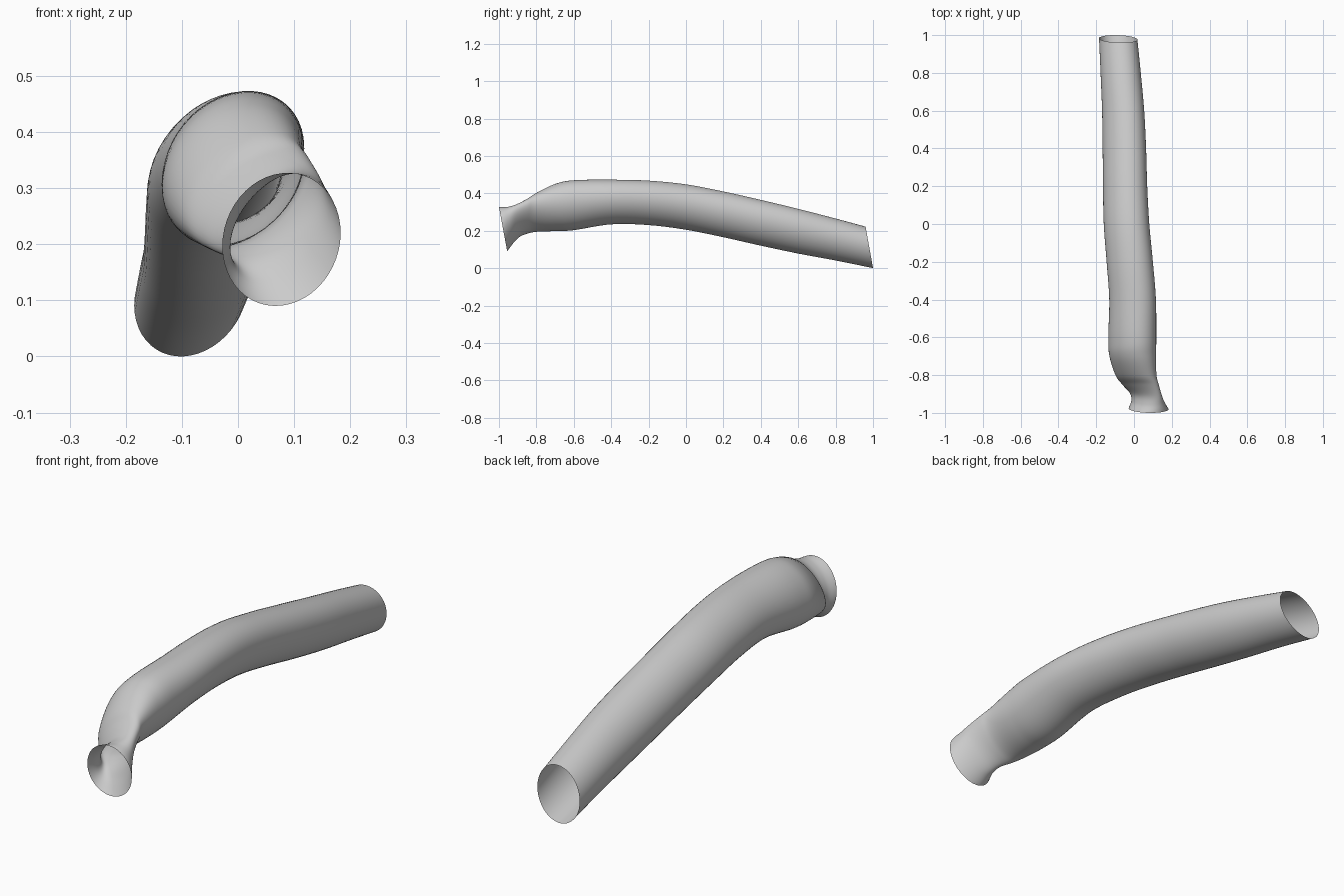
import bpy, bmesh, math

SIDES = 48
STEPS = 8

# Cross-sections: y, x min, x max, z min, z max, skew of the oval, y tilt
SECTIONS = [
    (-0.978, -0.028, 0.183, 0.090, 0.327, 0.10, -0.022),
    (-0.940, -0.014, 0.163, 0.135, 0.327, 0.38, -0.018),
    (-0.900, -0.023, 0.147, 0.167, 0.340, 0.62, -0.010),
    (-0.850, -0.062, 0.131, 0.184, 0.370, 0.60, 0.0),
    (-0.800, -0.098, 0.119, 0.194, 0.402, 0.45, 0.0),
    (-0.700, -0.130, 0.117, 0.198, 0.450, 0.26, 0.0),
    (-0.600, -0.136, 0.118, 0.203, 0.470, 0.22, 0.0),
    (-0.400, -0.131, 0.116, 0.234, 0.473, 0.20, 0.0),
    (-0.200, -0.145, 0.100, 0.230, 0.468, 0.20, 0.0),
    (0.000, -0.160, 0.081, 0.205, 0.448, 0.20, 0.0),
    (0.200, -0.164, 0.070, 0.165, 0.410, 0.20, 0.0),
    (0.400, -0.166, 0.064, 0.120, 0.365, 0.20, 0.0),
    (0.600, -0.169, 0.054, 0.077, 0.318, 0.20, -0.004),
    (0.800, -0.177, 0.036, 0.039, 0.268, 0.18, -0.010),
    (0.980, -0.185, 0.018, 0.000, 0.222, 0.18, -0.020),
]


def blend(p0, p1, p2, p3, t):
    """Smooth curve through p1 and p2."""
    return [0.5 * (2 * b + (c - a) * t + (2 * a - 5 * b + 4 * c - d) * t * t
                   + (3 * b - a - 3 * c + d) * t ** 3)
            for a, b, c, d in zip(p0, p1, p2, p3)]


def smooth_sections(keys):
    first = [2 * a - b for a, b in zip(keys[0], keys[1])]
    last = [2 * a - b for a, b in zip(keys[-1], keys[-2])]
    pts = [first, *keys, last]
    out = [blend(*pts[i:i + 4], s / STEPS)
           for i in range(len(keys) - 1) for s in range(STEPS)]
    return out + [list(keys[-1])]


def add_ring(bm, section):
    y, x0, x1, z0, z1, skew, tilt = section
    shift = math.asin(skew)
    ring = []
    for i in range(SIDES):
        t = 2 * math.pi * i / SIDES
        v = math.sin(t + shift)
        ring.append(bm.verts.new(((x0 + x1) / 2 + (x1 - x0) / 2 * math.cos(t),
                                  y + tilt * v,
                                  (z0 + z1) / 2 + (z1 - z0) / 2 * v)))
    return ring


# Open-ended bent tube with a pinched neck and flared mouth
bm = bmesh.new()
rings = [add_ring(bm, s) for s in smooth_sections(SECTIONS)]
for a, b in zip(rings, rings[1:]):
    for i in range(SIDES):
        j = (i + 1) % SIDES
        bm.faces.new((a[j], a[i], b[i], b[j])).smooth = True
bmesh.ops.recalc_face_normals(bm, faces=bm.faces)

mesh = bpy.data.meshes.new("bent_tube")
bm.to_mesh(mesh)
bm.free()
tube = bpy.data.objects.new("bent_tube", mesh)
bpy.context.collection.objects.link(tube)
